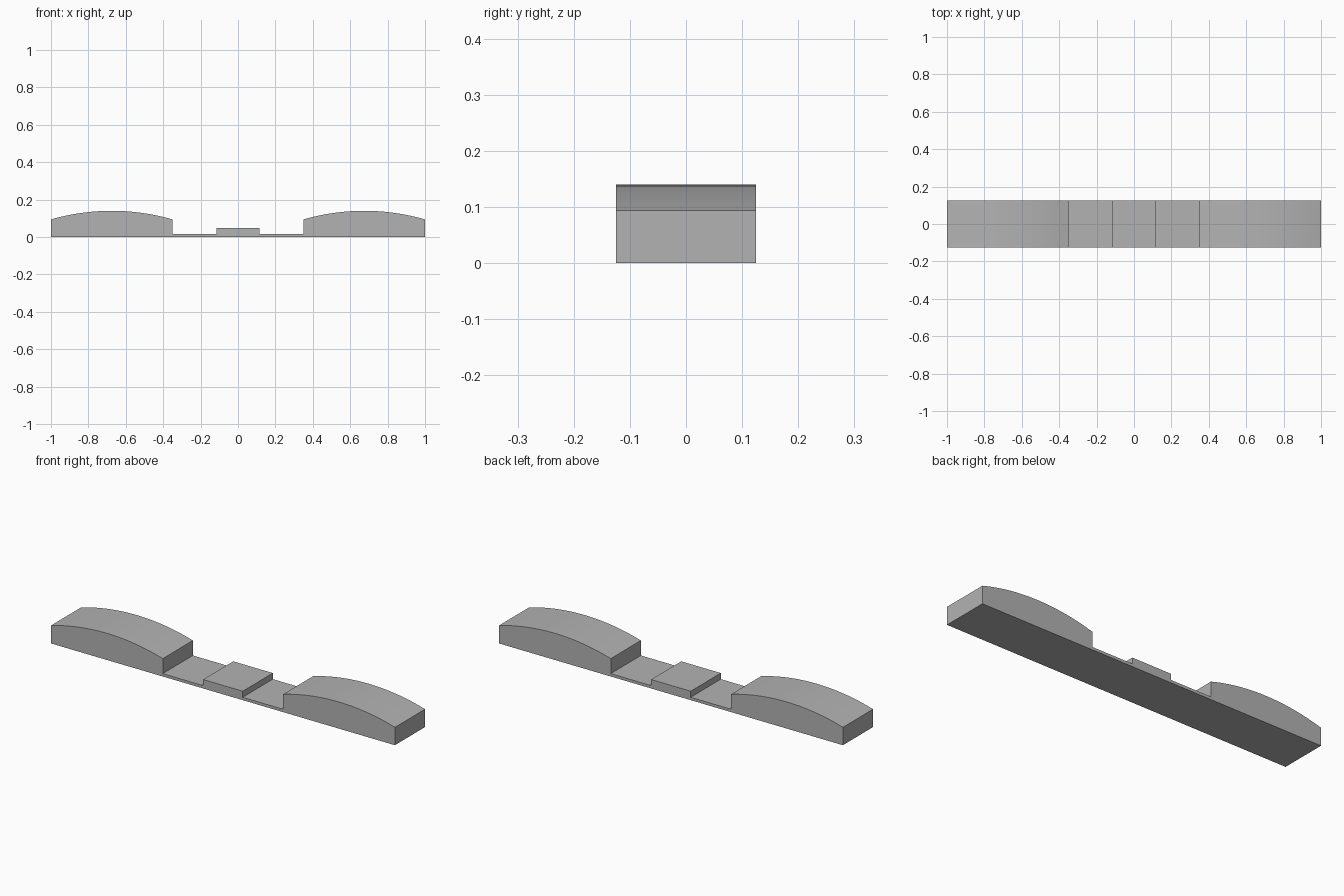
import bpy
import bmesh
import math

cube = bpy.data.objects.get("Cube")
if cube:
    bpy.data.objects.remove(cube, do_unlink=True)

HALF_DEPTH = 0.125
BASE_TOP = 0.015
BLOCK_HALF, BLOCK_TOP = 0.115, 0.047
INNER, OUTER = 0.35, 1.0
SHOULDER, CROWN = 0.094, 0.14
ARC_STEPS = 24

# Single flat colour
grey = bpy.data.materials.new("plain grey")
grey.use_nodes = True
colour = (0.45, 0.45, 0.45, 1)
grey.diffuse_color = colour
grey.node_tree.nodes["Principled BSDF"].inputs["Base Color"].default_value = colour


def hump_arc():
    """Circular arc over one hump, from its inner to its outer edge."""
    half = (OUTER - INNER) / 2
    rise = CROWN - SHOULDER
    radius = (half ** 2 + rise ** 2) / (2 * rise)
    sweep = math.asin(half / radius)
    for i in range(ARC_STEPS + 1):
        a = sweep * (2 * i / ARC_STEPS - 1)
        yield (INNER + half + radius * math.sin(a),
               CROWN - radius * (1 - math.cos(a)))


# Side profile: one half from the centre block outwards, then its mirror image
half_profile = [(BLOCK_HALF, BLOCK_TOP), (BLOCK_HALF, BASE_TOP),
                (INNER, BASE_TOP), *hump_arc(), (OUTER, 0)]
profile = half_profile + [(-x, z) for x, z in reversed(half_profile)]

# Extrude the profile through the depth
bm = bmesh.new()
face = bm.faces.new([bm.verts.new((x, -HALF_DEPTH, z)) for x, z in profile])
extruded = bmesh.ops.extrude_face_region(bm, geom=[face])["geom"]
bmesh.ops.translate(bm, vec=(0, 2 * HALF_DEPTH, 0),
                    verts=[v for v in extruded if isinstance(v, bmesh.types.BMVert)])
bmesh.ops.recalc_face_normals(bm, faces=bm.faces)
mesh = bpy.data.meshes.new("double_humped_bar")
bm.to_mesh(mesh)
bm.free()
mesh.materials.append(grey)

bar = bpy.data.objects.new("double_humped_bar", mesh)
bpy.context.collection.objects.link(bar)
bpy.context.view_layer.objects.active = bar
bar.select_set(True)
bpy.ops.object.shade_smooth_by_angle(angle=math.radians(30))
